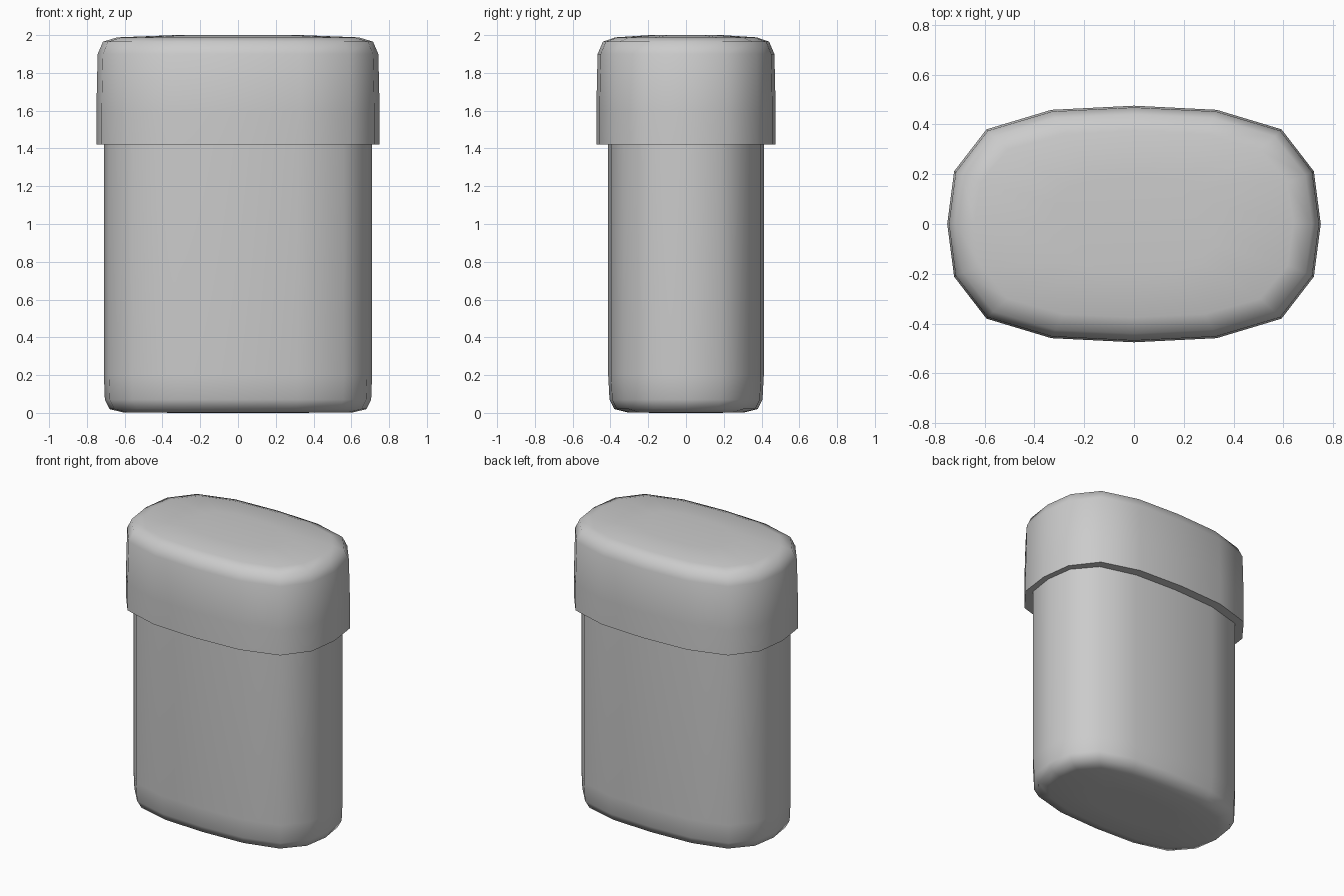
import bpy, bmesh, math

cube = bpy.data.objects.get("Cube")
if cube:
    bpy.data.objects.remove(cube, do_unlink=True)

grey = bpy.data.materials.new("light grey")
grey.use_nodes = True
colour = (0.6, 0.6, 0.6, 1)
grey.diffuse_color = colour
grey.node_tree.nodes["Principled BSDF"].inputs["Base Color"].default_value = colour

# Rounded-rectangle outline of 16 points, mirrored from one quarter
quarter = [(1, 0), (0.963, 0.445), (0.79, 0.8), (0.443, 0.965)]
half = quarter + [(0, 1)] + [(-x, y) for x, y in reversed(quarter[1:])]
outline = half + [(-x, -y) for x, y in half]


def loft(name, rings):
    """Stack scaled outlines (half width, half depth, height) and cap the ends."""
    bm = bmesh.new()
    loops = [[bm.verts.new((x * rx, y * ry, z)) for x, y in outline]
             for rx, ry, z in rings]
    n = len(outline)
    for low, high in zip(loops, loops[1:]):
        for i in range(n):
            j = (i + 1) % n
            bm.faces.new((low[i], low[j], high[j], high[i]))
    bm.faces.new(loops[0][::-1])
    bm.faces.new(loops[-1])
    bmesh.ops.recalc_face_normals(bm, faces=bm.faces)
    mesh = bpy.data.meshes.new(name)
    bm.to_mesh(mesh)
    bm.free()
    mesh.materials.append(grey)
    obj = bpy.data.objects.new(name, mesh)
    bpy.context.collection.objects.link(obj)
    bpy.ops.object.select_all(action="DESELECT")
    obj.select_set(True)
    bpy.context.view_layer.objects.active = obj
    bpy.ops.object.shade_smooth_by_angle(angle=math.radians(60))
    return obj


# Container with a softly rounded foot
loft("container_body", [
    (0.3, 0.16, 0), (0.61, 0.31, 0.003), (0.68, 0.38, 0.02),
    (0.705, 0.405, 0.07), (0.71, 0.412, 0.2), (0.71, 0.412, 1.5)])

# Overhanging lid with a rounded, slightly domed top
loft("lid", [
    (0.69, 0.39, 1.42), (0.75, 0.475, 1.42), (0.75, 0.475, 1.6),
    (0.743, 0.468, 1.9), (0.715, 0.44, 1.965), (0.64, 0.375, 1.988),
    (0.33, 0.19, 2.0)])
